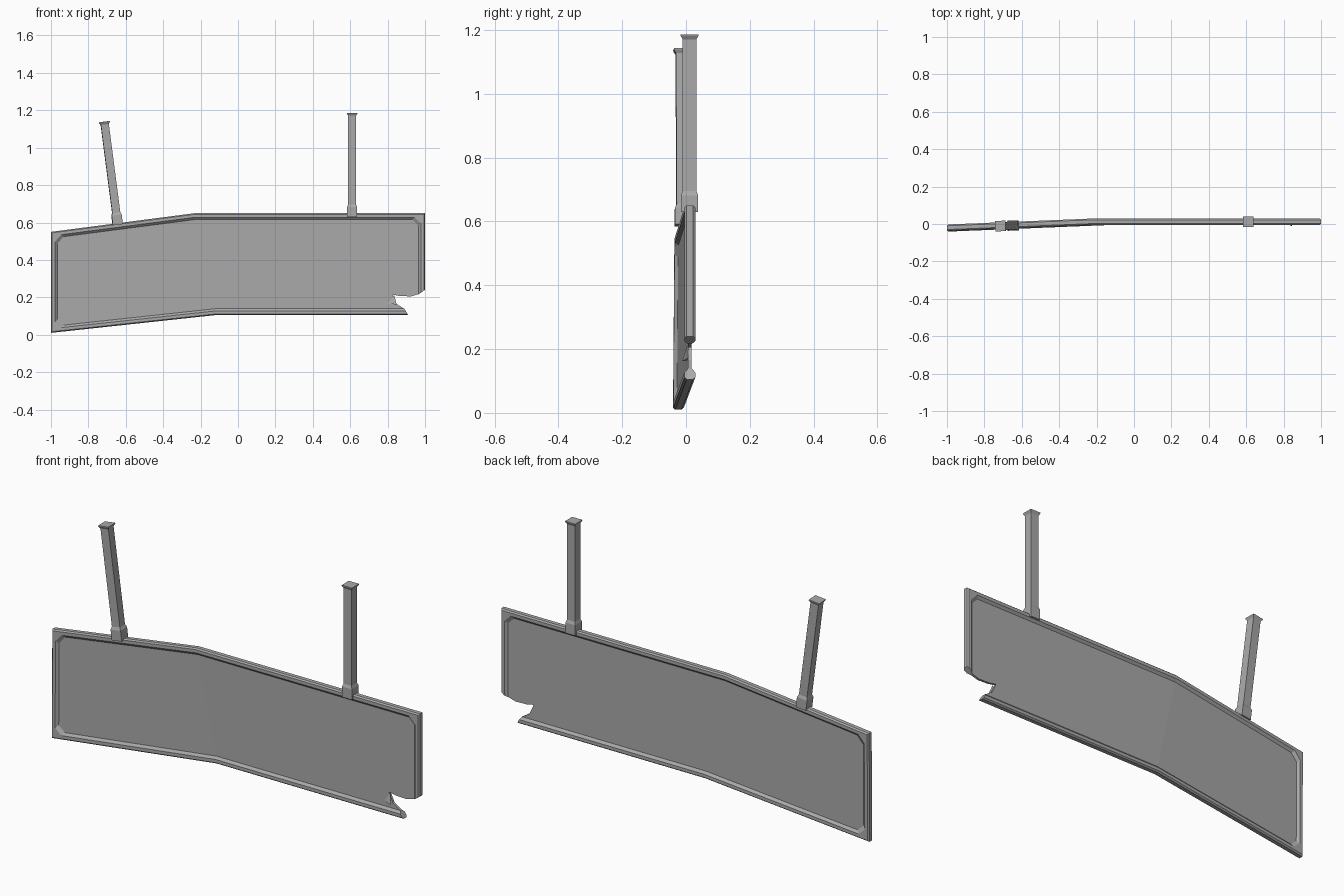
import bpy, bmesh, math
from mathutils import Vector, Matrix

cube = bpy.data.objects.get("Cube")
if cube:
    bpy.data.objects.remove(cube, do_unlink=True)

GREY = (0.4, 0.4, 0.4, 1.0)
metal = bpy.data.materials.new("grey metal")
metal.use_nodes = True
metal.diffuse_color = GREY
metal.node_tree.nodes["Principled BSDF"].inputs["Base Color"].default_value = GREY

CENTRE_Y = 0.012   # mid-plane of the straight half
BEND = 0.04        # how far the bent half swings forward per unit
SHARD_Y = -0.012


def finish(bm, name):
    bmesh.ops.remove_doubles(bm, verts=bm.verts, dist=0.0002)
    bmesh.ops.recalc_face_normals(bm, faces=bm.faces)
    mesh = bpy.data.meshes.new(name)
    bm.to_mesh(mesh)
    bm.free()
    mesh.materials.append(metal)
    obj = bpy.data.objects.new(name, mesh)
    bpy.context.collection.objects.link(obj)
    return obj


def bent(p, y):
    """Place a flat outline point in space, folding it about the crease."""
    crease = -0.12 - 0.2 * (p.y - 0.105)
    return Vector((p.x, CENTRE_Y + y - BEND * max(0, crease - p.x), p.y))


# Outline of the sign, from the torn bottom end round to the torn right end
path = [Vector(p) for p in ((0.91, 0.105), (-0.12, 0.105), (-1, 0.01), (-1, 0.55),
                            (-0.23, 0.65), (1, 0.65), (1, 0.24))]
CORNERS = (2, 3, 5)


def inset_ring(d):
    """Outline moved inward by d; inner rings get cut-off corners."""
    chamfer = 0.033 if d > 0.015 else 0.0
    dirs = [(b - a).normalized() for a, b in zip(path, path[1:])]
    ring = []
    for i, p in enumerate(path):
        before, after = dirs[max(i - 1, 0)], dirs[min(i, len(dirs) - 1)]
        n1, n2 = Vector((before.y, -before.x)), Vector((after.y, -after.x))
        q = p + d * (n1 + n2) / (1 + n1.dot(n2))
        if i == 0:
            q.x -= 0.6 * d
        elif i == len(path) - 1:
            q.y -= 0.7 * d
        if i in CORNERS:
            ring += [q - before * chamfer, q + after * chamfer]
        else:
            ring.append(q)
    return ring


# Frame: bevelled section swept round the outline
half = [(0, -0.01), (0.006, -0.017), (0.022, -0.017), (0.034, -0.006)]
section = half + [(d, -y) for d, y in reversed(half)]
bm = bmesh.new()
rings = [[bm.verts.new(bent(p, y)) for p in inset_ring(d)] for d, y in section]
for r, ring in enumerate(rings):
    nxt = rings[(r + 1) % len(rings)]
    for i in range(len(ring) - 1):
        bm.faces.new((ring[i], ring[i + 1], nxt[i + 1], nxt[i]))
for end in (0, -1):
    bm.faces.new([ring[end] for ring in rings])
bmesh.ops.dissolve_degenerate(bm, dist=0.0002, edges=bm.edges)
finish(bm, "sign_frame")


def plate(bm, outlines, y0, y1):
    """Thin slab from flat outlines, skinned along their open boundary."""
    faces = [bm.faces.new([bm.verts.new(bent(p, y0)) for p in o]) for o in outlines]
    bmesh.ops.remove_doubles(bm, verts=bm.verts, dist=0.0002)
    ext = bmesh.ops.extrude_face_region(bm, geom=bm.faces[:], use_keep_orig=True)
    moved = [v for v in ext["geom"] if isinstance(v, bmesh.types.BMVert)]
    bmesh.ops.translate(bm, verts=moved, vec=(0, y1 - y0, 0))


# Panel: two flat halves meeting at the crease, with a torn lower corner
inner = inset_ring(0.032)
tear = [Vector(p) for p in ((0.925, 0.205), (0.865, 0.207), (0.825, 0.215),
                            (0.848, 0.165))]
left_half = inner[1:7]
right_half = [inner[1], inner[6]] + inner[7:] + tear + [inner[0]]
bm = bmesh.new()
plate(bm, [left_half, right_half], -0.006, 0.006)
finish(bm, "sign_panel")

# Torn shard curling forward beside the break
bm = bmesh.new()
shard = [bm.verts.new(v) for v in ((0.80, 0.005, 0.165), (0.835, 0.005, 0.212),
                                   (0.848, SHARD_Y, 0.162), (0.83, 0.012, 0.175))]
for a, b, c in ((0, 1, 2), (0, 2, 3), (0, 3, 1), (1, 3, 2)):
    bm.faces.new((shard[a], shard[b], shard[c]))
finish(bm, "torn_shard")


def square_post(name, profile, base, tilt, turn):
    """Square section lofted through (half width, height) pairs."""
    bm = bmesh.new()
    loops = [[bm.verts.new((sx * w, sy * w, h))
              for sx, sy in ((-1, -1), (1, -1), (1, 1), (-1, 1))] for w, h in profile]
    for low, high in zip(loops, loops[1:]):
        for i in range(4):
            j = (i + 1) % 4
            bm.faces.new((low[i], low[j], high[j], high[i]))
    bm.faces.new(loops[0][::-1])
    bm.faces.new(loops[-1])
    place = (Matrix.Translation(base) @ Matrix.Rotation(turn, 4, "Z")
             @ Matrix.Rotation(tilt, 4, "Y"))
    bm.transform(place)
    finish(bm, name)


# Hanging posts with a clamp at the foot and a flared cap
foot = [(0.027, 0), (0.027, 0.052), (0.0215, 0.066)]
shaft = [(0.0215, 0.05), (0.0215, 0.541), (0.028, 0.552), (0.028, 0.556)]
for side, base, tilt, turn in (
        ("left", (0.61, 0.011, 0.63), 0, 0),
        ("right", (-0.643, -0.008, 0.588), math.radians(-7.4), math.radians(2.3))):
    square_post(side + "_clamp", foot, base, tilt, turn)
    square_post(side + "_post", shaft, base, tilt, turn)
